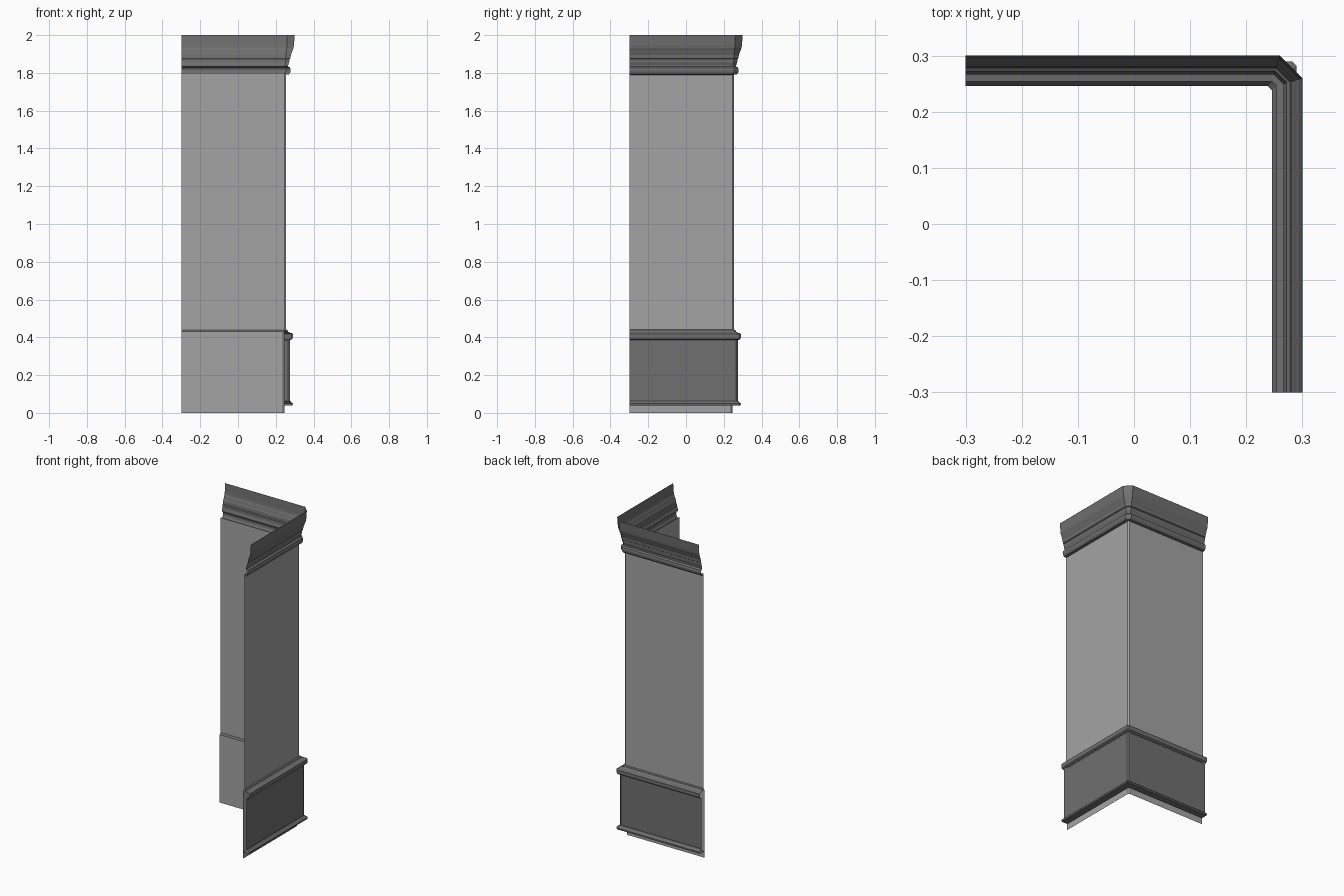
import bpy, bmesh

if "Cube" in bpy.data.objects:
    bpy.data.objects.remove(bpy.data.objects["Cube"])

END = -0.3  # free end of both wall runs


def material(name, v):
    m = bpy.data.materials.new(name)
    m.diffuse_color = (v, v, v, 1)
    m.use_nodes = True
    m.node_tree.nodes["Principled BSDF"].inputs["Base Color"].default_value = m.diffuse_color
    return m


WALL = material("wall grey", 0.37)
TRIM = material("trim dark grey", 0.16)


def finish(bm, name, mat):
    me = bpy.data.meshes.new(name)
    bm.to_mesh(me)
    bm.free()
    me.materials.append(mat)
    ob = bpy.data.objects.new(name, me)
    bpy.context.collection.objects.link(ob)
    return ob


def sweep(name, profile, corner, mat):
    """Sweep (offset, z) profile, bottom to top, round the chamfered corner."""
    bm = bmesh.new()
    rows = []
    for d, z in profile:
        c = corner(d)
        path = [(END, d), (c, d), (d, c), (d, END)]
        rows.append([bm.verts.new((x, y, z)) for x, y in path])
    for a, b in zip(rows, rows[1:]):
        for i in range(3):
            # wound so that the normals face outwards
            bm.faces.new((a[i + 1], a[i], b[i], b[i + 1]))
    return finish(bm, name, mat)


def tight(d):
    return d - 0.008


def wide(d):
    return 0.246 + (d - 0.254) * 0.3


# plain wall sheets
sweep("lower_wall", [(0.246, 0), (0.246, 0.43)], tight, WALL)
sweep("upper_wall", [(0.254, 0.44), (0.254, 1.80)], tight, WALL)

# crown moulding with widening corner chamfer
sweep("crown_moulding", [
    (0.254, 1.79), (0.270, 1.792), (0.277, 1.803), (0.279, 1.815),
    (0.276, 1.827), (0.266, 1.834), (0.266, 1.842), (0.271, 1.855),
    (0.272, 1.873), (0.278, 1.877), (0.280, 1.897), (0.284, 1.905),
    (0.288, 1.918), (0.294, 1.932), (0.296, 1.945), (0.300, 2.0)], wide, TRIM)

# dado rail on top of the panelling
sweep("dado_rail", [
    (0.274, 0.385), (0.281, 0.387), (0.288, 0.392), (0.290, 0.400),
    (0.290, 0.418), (0.284, 0.423), (0.272, 0.425), (0.265, 0.430),
    (0.262, 0.438), (0.254, 0.442)], tight, TRIM)
sweep("wall_ledge", [(0.246, 0.43), (0.254, 0.44)], tight, TRIM)

# base moulding under the panelling
sweep("base_moulding", [
    (0.246, 0.040), (0.288, 0.040), (0.290, 0.044), (0.290, 0.050),
    (0.284, 0.054), (0.280, 0.060), (0.274, 0.064)], tight, TRIM)

# panelling: one wide and one narrow raised panel on each side of the corner
D, Z0, Z1 = 0.274, 0.064, 0.385
C = tight(D)


def panelling(name, place, flip):
    bm = bmesh.new()
    cells = []
    for u0, u1 in ((END, 0.066), (0.066, C)):
        quad = [(u0, Z0), (u1, Z0), (u1, Z1), (u0, Z1)]
        vs = [bm.verts.new(place(u, z)) for u, z in quad]
        cells.append(bm.faces.new(vs[::-1] if flip else vs))
    bm.normal_update()
    for f in cells:
        for thick, depth in ((0.026, 0), (0.004, -0.007), (0.028, 0), (0.010, 0.004)):
            bmesh.ops.inset_region(bm, faces=[f], thickness=thick, depth=depth,
                                   use_even_offset=True)
    return finish(bm, name, TRIM)


panelling("side_panelling", lambda u, z: (D, u, z), False)
panelling("back_panelling", lambda u, z: (u, D, z), True)

# narrow strip closing the panelling corner
bm = bmesh.new()
bm.faces.new([bm.verts.new(p) for p in
              ((D, C, Z0), (C, D, Z0), (C, D, Z1), (D, C, Z1))])
finish(bm, "panelling_corner", TRIM)
